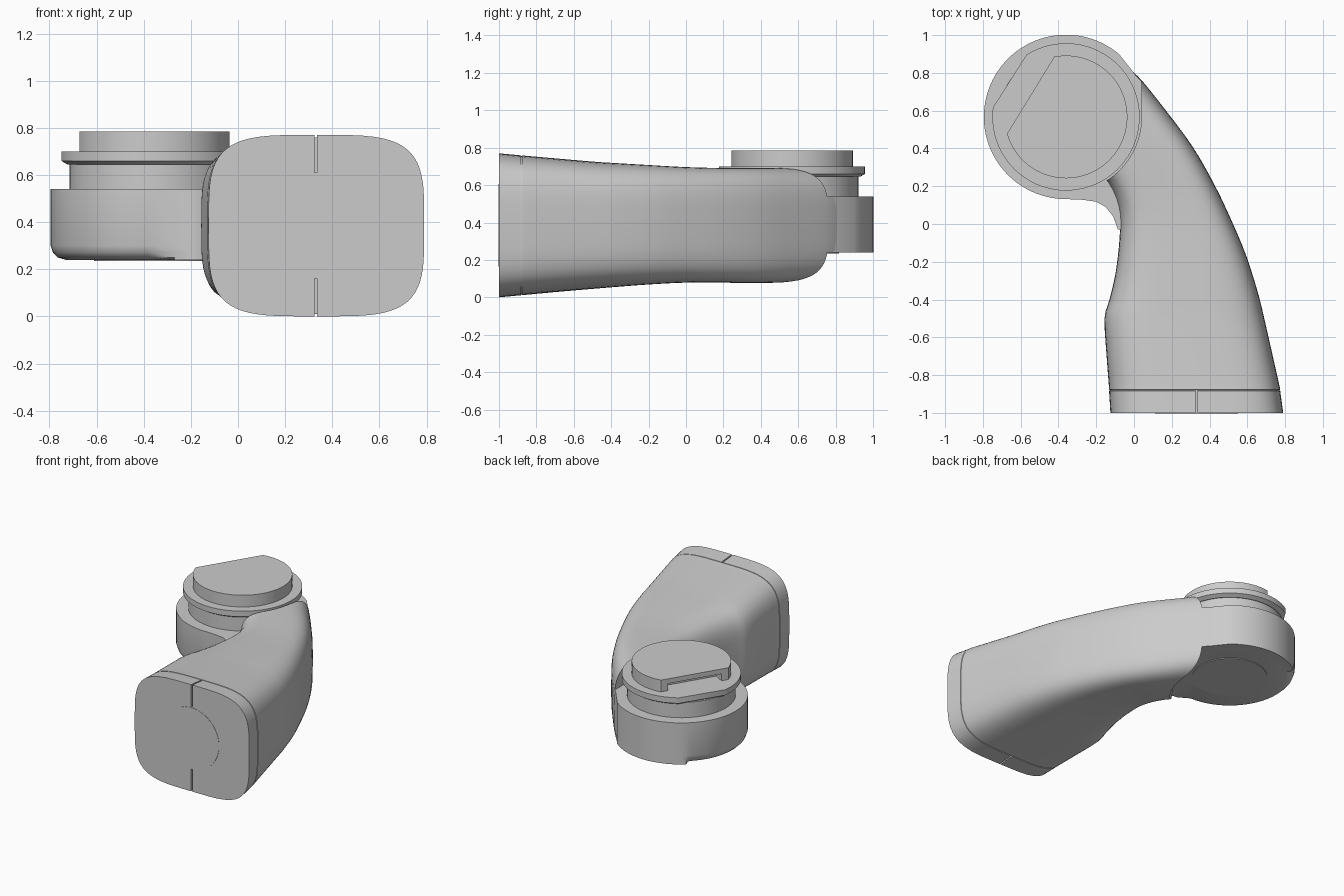
import bpy, bmesh, math
from mathutils import Vector

if "Cube" in bpy.data.objects:
    bpy.data.objects.remove(bpy.data.objects["Cube"])

HUB = (-0.36, 0.567)


def make(name, rings):
    """Skin a list of closed rings and cap both ends."""
    bm = bmesh.new()
    vs = [[bm.verts.new(p) for p in r] for r in rings]
    n = len(rings[0])
    for a, b in zip(vs, vs[1:]):
        for i in range(n):
            j = (i + 1) % n
            bm.faces.new((a[i], a[j], b[j], b[i]))
    bm.faces.new(vs[0][::-1])
    bm.faces.new(vs[-1])
    bmesh.ops.recalc_face_normals(bm, faces=bm.faces)
    me = bpy.data.meshes.new(name)
    bm.to_mesh(me)
    bm.free()
    ob = bpy.data.objects.new(name, me)
    bpy.context.collection.objects.link(ob)
    return ob


def arc(r, a0, a1, n=64):
    return [(HUB[0] + r * math.cos(math.radians(a0 + (a1 - a0) * i / n)),
             HUB[1] + r * math.sin(math.radians(a0 + (a1 - a0) * i / n)))
            for i in range(n + 1)]


def prism(name, pts, levels, rounded=lambda i: True):
    """Extrude an outline through (z, inset towards hub centre) levels."""
    rings = []
    for z, inset in levels:
        ring = []
        for i, (x, y) in enumerate(pts):
            d = Vector((x - HUB[0], y - HUB[1]))
            if inset and rounded(i):
                d -= d.normalized() * inset
            ring.append((HUB[0] + d.x, HUB[1] + d.y, z))
        rings.append(ring)
    return make(name, rings)


def box(name, lo, hi):
    (x0, y0, z0), (x1, y1, z1) = lo, hi
    return make(name, [[(x0, y0, z), (x1, y0, z), (x1, y1, z), (x0, y1, z)]
                       for z in (z0, z1)])


def cut(ob, cutter):
    m = ob.modifiers.new("cut", 'BOOLEAN')
    m.operation = 'DIFFERENCE'
    m.solver = 'EXACT'
    m.object = cutter
    cutter.hide_render = True
    cutter.hide_set(True)


# Arm: rounded-square sections (left x, y, right x, y, bottom z, top z)
keys = [
    (-.132, -.87, .773, -.87, .012, .758),
    (-.145, -.70, .735, -.70, .028, .743),
    (-.156, -.50, .685, -.48, .046, .725),
    (-.130, -.40, .655, -.36, .055, .718),
    (-.096, -.25, .595, -.17, .068, .708),
    (-.075, -.05, .520, .01, .078, .697),
    (-.083, .09, .425, .21, .080, .692),
    (-.140, .22, .310, .41, .076, .692),
    (-.250, .32, .177, .59, .078, .692),
    (-.370, .44, .050, .75, .085, .690),
    (-.400, .50, -.01, .81, .090, .685),
]


def smooth_path(k, steps=3):
    out = []
    for i in range(len(k) - 1):
        p0, p1, p2, p3 = (k[max(i - 1, 0)], k[i], k[i + 1],
                          k[min(i + 2, len(k) - 1)])
        for s in range(steps):
            t = s / steps
            out.append(tuple(b + .5 * t * (c - a + t * (2*a - 5*b + 4*c - d
                             + t * (3 * (b - c) + d - a)))
                             for a, b, c, d in zip(p0, p1, p2, p3)))
    return out + [k[-1]]


def section(k, inset=0.0, n=64, power=4.0):
    lx, ly, rx, ry, zb, zt = k
    L, R = Vector((lx, ly)), Vector((rx, ry))
    mid, half = (L + R) / 2, (R - L) / 2
    zc, h = (zb + zt) / 2, (zt - zb) / 2
    ring = []
    for i in range(n):
        c, s = math.cos(math.tau * i / n), math.sin(math.tau * i / n)
        u = math.copysign(abs(c) ** (2 / power), c)
        v = math.copysign(abs(s) ** (2 / power), s)
        p = mid + half * u * (1 - inset / half.length)
        ring.append((p.x, p.y, zc + (h - inset) * v))
    return ring


# End collar with a fine seam groove, then the swept arm
rings = [section((-.125, -1, .79, -1, 0, .77))]
for y, inset in ((-.883, 0), (-.882, .004), (-.878, .004), (-.877, 0)):
    rings.append(section((-.132, y, .774, y, .011, .759), inset))
rings += [section(k) for k in smooth_path(keys)]
arm = make("arm", rings)

# Clearance for the hub above and below its body
clear = arc(.40, 180, 360, 32) + [(.04, .57), (.04, 1.2), (-.76, 1.2)]
for nm, z0, z1 in (("upper_clearance", .54, 1), ("lower_clearance", -.3, .24)):
    cut(arm, prism(nm, clear, [(z0, 0), (z1, 0)]))

# Slits in the open end of the arm
cut(arm, box("top_slit", (.325, -1.1, .61), (.335, -.88, .9)))
cut(arm, box("bottom_slit", (.325, -1.1, -.1), (.335, -.88, .16)))

# Slight round boss on the end face
boss = make("end_boss", [[(.33 + .22 * math.cos(math.tau * i / 48), y,
                           .385 + .22 * math.sin(math.tau * i / 48))
                          for i in range(48)] for y in (-1.002, -.99)])

# Hub body with web blending into the arm; rounded lower rim on one side
outline = arc(.435, 50, 270) + [
    (-.27, .128), (-.20, .118), (-.15, .09), (-.11, .04), (-.085, -.03),
    (.03, -.03), (.20, .35), (.14, .60), (.03, .76), (-.02, .825)]
hub_body = prism("hub_body", outline,
                 [(.54, 0), (.30, 0), (.27, .01), (.25, .03), (.24, .065)],
                 lambda i: 24 <= i <= 64)
hub_foot = prism("hub_foot", arc(.25, 0, 354, 59), [(.25, 0), (.235, 0)])

# Neck and flange with one flat side
neck = prism("hub_neck", arc(.355, 0, 354, 59), [(.53, 0), (.65, 0)])
flange = prism("hub_flange", arc(.39, -187.3, 122.5),
               [(.645, .025), (.66, 0), (.70, 0)])

# Top cap: D-shaped plate over a lower layer undercut along the flat
d_shape = arc(.325, -164, 101)
a, b = Vector(d_shape[-1]), Vector(d_shape[0])
along = (b - a).normalized()
inward = Vector((-along.y, along.x))
if inward.dot(Vector(HUB) - a) < 0:
    inward = -inward
p, q = a + along * .05, b - along * .05
notch = [tuple(v) for v in (p, p + inward * .08, q + inward * .08, q)]
cap_base = prism("cap_base", d_shape + notch, [(.695, 0), (.75, 0)])
cap_top = prism("cap_top", d_shape, [(.75, 0), (.785, 0)])

# Smooth shading with crisp edges
for ob in (arm, boss, hub_body, hub_foot, neck, flange, cap_base, cap_top):
    bpy.ops.object.select_all(action='DESELECT')
    ob.select_set(True)
    bpy.context.view_layer.objects.active = ob
    bpy.ops.object.shade_smooth_by_angle(angle=math.radians(30))
